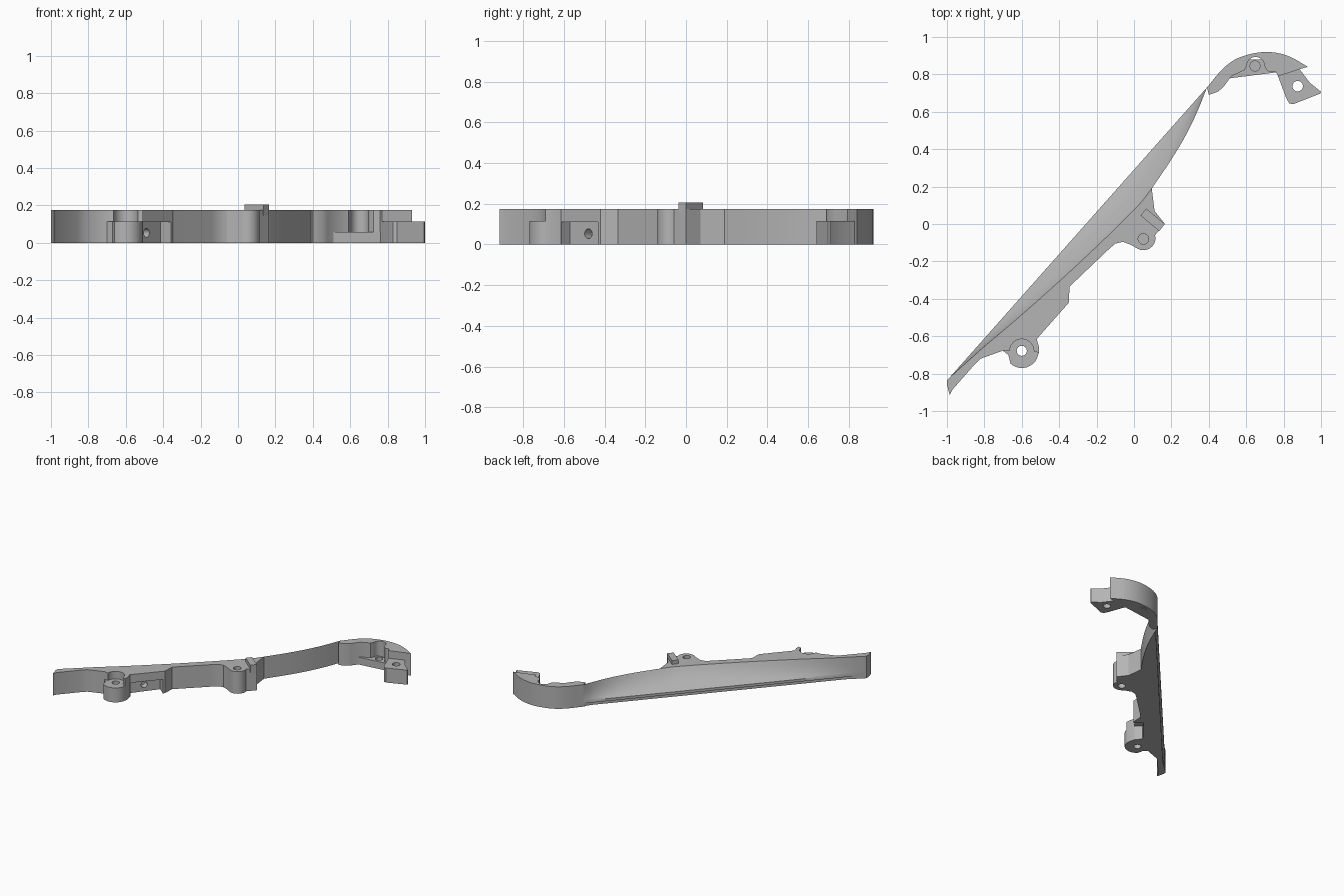
import bpy, bmesh, math
from mathutils import Vector

cube = bpy.data.objects.get("Cube")
if cube:
    bpy.data.objects.remove(cube, do_unlink=True)

grey = bpy.data.materials.new("plain grey")
grey.use_nodes = True
colour = (0.46, 0.46, 0.46, 1)
grey.diffuse_color = colour
grey.node_tree.nodes["Principled BSDF"].inputs["Base Color"].default_value = colour

TOP = 0.175


def finish(name, bm):
    bmesh.ops.remove_doubles(bm, verts=bm.verts, dist=0.0005)
    bmesh.ops.recalc_face_normals(bm, faces=bm.faces)
    mesh = bpy.data.meshes.new(name)
    bm.to_mesh(mesh)
    bm.free()
    mesh.materials.append(grey)
    obj = bpy.data.objects.new(name, mesh)
    bpy.context.collection.objects.link(obj)
    return obj


def prism(name, pts, z0, z1):
    bm = bmesh.new()
    face = bm.faces.new([bm.verts.new((p[0], p[1], z0)) for p in pts])
    out = bmesh.ops.extrude_face_region(bm, geom=[face])["geom"]
    bmesh.ops.translate(bm, verts=[v for v in out if isinstance(v, bmesh.types.BMVert)],
                        vec=(0, 0, z1 - z0))
    return finish(name, bm)


def arc(cx, cy, r, a0, a1, n=12):
    angles = [math.radians(a0 + (a1 - a0) * i / n) for i in range(n + 1)]
    return [(cx + r * math.cos(a), cy + r * math.sin(a)) for a in angles]


def spline(pts, n=4):
    # Smooth path through the points
    p = [Vector(q) for q in pts]
    p = [2 * p[0] - p[1]] + p + [2 * p[-1] - p[-2]]
    out = []
    for a, b, c, d in zip(p, p[1:], p[2:], p[3:]):
        for i in range(n):
            t = i / n
            out.append(0.5 * (2 * b + (c - a) * t + (2 * a - 5 * b + 4 * c - d) * t * t
                              + (3 * b - a - 3 * c + d) * t ** 3))
    return out + [p[-2]]


def cut(obj, cutter):
    cutter.hide_render = True
    mod = obj.modifiers.new("cut", "BOOLEAN")
    mod.operation = "DIFFERENCE"
    mod.solver = "EXACT"
    mod.object = cutter
    bpy.context.view_layer.objects.active = obj
    bpy.ops.object.modifier_apply(modifier=mod.name)
    bpy.data.objects.remove(cutter, do_unlink=True)


def drill(obj, x, y, r, z0, z1):
    cut(obj, prism("drill", arc(x, y, r, 0, 345, 23), z0, z1))


# Ridge line where the flat top meets the scooped outer side
ridge_low = spline([(-0.985, -0.82), (-0.8, -0.655), (-0.6, -0.485), (-0.3, -0.215),
                    (0, 0.075), (0.095, 0.19)])
ridge_high = spline([(0.095, 0.19), (0.2, 0.345), (0.28, 0.48), (0.34, 0.605), (0.39, 0.73)])

# Main rail with its bosses and pocket
rail = prism("main_rail", ridge_low
             + [(0.11, 0.07), (0.165, 0), (0.112, -0.06)]
             + arc(0.05, -0.075, 0.065, 0, -125)
             + [(-0.02, -0.11), (-0.06, -0.095), (-0.1, -0.105), (-0.14, -0.14),
                (-0.345, -0.335), (-0.348, -0.42), (-0.52, -0.615), (-0.508, -0.66),
                (-0.508, -0.69), (-0.535, -0.68)]
             + arc(-0.6, -0.68, 0.065, 0, 180)
             + [(-0.7, -0.677), (-0.82, -0.72), (-0.86, -0.76), (-0.97, -0.885),
                (-0.985, -0.915), (-1, -0.86), (-1, -0.835)], 0, TOP)
cut(rail, prism("pocket", [(-0.48, -0.65), (-0.56, -0.57), (-0.415, -0.385), (-0.33, -0.455)],
                -0.02, 0.11))
for z in (TOP, 0):
    drill(rail, 0.05, -0.08, 0.028, z - 0.05, z + 0.05)

# Side screw hole in the back wall of the pocket
bm = bmesh.new()
bmesh.ops.create_cone(bm, cap_ends=True, segments=20, radius1=0.024, radius2=0.024, depth=0.1)
side_drill = finish("side_drill", bm)
side_drill.rotation_euler = Vector((-0.78, 0.62, 0)).to_track_quat("Z", "Y").to_euler()
side_drill.location = (-0.49, -0.478, 0.053)
bpy.context.view_layer.update()
cut(rail, side_drill)

# Scooped outer flank, lofted from the ridge down to a straight lower lip
start, end = Vector((-0.985, -0.82)), Vector((0.39, 0.73))
along = (end - start).normalized()
bm = bmesh.new()
rows = []
for r in ridge_low + ridge_high[1:]:
    foot = start + along * (r - start).dot(along)
    width = (foot - r).length
    out = (foot - r) / width if width > 0.0001 else Vector((0, 0))
    section = []
    for i in range(9):
        t = i / 8
        section.append((t, 0.045 + (TOP - 0.045) * (0.6 * (1 - t) + 0.4 * (1 - t) ** 3)))
    section.append((1, 0.025))
    inset = max(0, 1 - 0.015 / width) if width > 0.0001 else 0
    section += [(inset, 0.025), (inset, 0), (0, 0)]
    rows.append([bm.verts.new((*(r + out * width * s), z)) for s, z in section])
for a, b in zip(rows, rows[1:]):
    n = len(a)
    for i in range(n):
        bm.faces.new((a[i], a[(i + 1) % n], b[(i + 1) % n], b[i]))
flank = finish("scooped_flank", bm)

# Curved hook at the far end, with a round recess for the screw seat
hook = prism("end_hook", spline([(0.39, 0.73), (0.48, 0.835), (0.57, 0.893), (0.7, 0.92),
                                 (0.82, 0.9), (0.93, 0.84)])
             + [(0.9, 0.832), (0.77, 0.79), (0.76, 0.812), (0.725, 0.812), (0.708, 0.825)]
             + arc(0.65, 0.845, 0.048, 0, 180)
             + [(0.59, 0.822), (0.52, 0.79), (0.48, 0.735), (0.45, 0.708), (0.4, 0.69)],
             0, TOP)
seat = prism("screw_seat", [(0.505, 0.778), (0.77, 0.812), (0.71, 0.88), (0.6, 0.88)], 0, 0.058)
drill(seat, 0.647, 0.845, 0.027, 0.035, 0.1)

# End tab with through hole
tab = prism("end_tab", [(0.77, 0.79), (0.815, 0.67), (0.83, 0.645), (0.85, 0.64), (0.995, 0.697),
                        (1, 0.706), (0.99, 0.715), (0.94, 0.755), (0.885, 0.828)], 0, 0.115)
drill(tab, 0.875, 0.737, 0.028, -0.1, 0.3)

# Mounting lug with through hole
lug = prism("mounting_lug", [(-0.7, -0.678), (-0.672, -0.7), (-0.662, -0.74)]
            + arc(-0.6, -0.68, 0.09, 228, 370)
            + [(-0.52, -0.615), (-0.6, -0.6), (-0.68, -0.64)], 0, 0.115)
drill(lug, -0.6, -0.678, 0.027, -0.1, 0.3)

# Raised locating block
block = prism("locating_block", [(0.035, 0.045), (0.065, 0.083), (0.165, 0), (0.135, -0.038)],
              TOP - 0.03, 0.205)

for obj in (rail, flank, hook, seat, tab, lug, block):
    bpy.ops.object.select_all(action="DESELECT")
    obj.select_set(True)
    bpy.context.view_layer.objects.active = obj
    bpy.ops.object.shade_smooth_by_angle(angle=math.radians(30))
